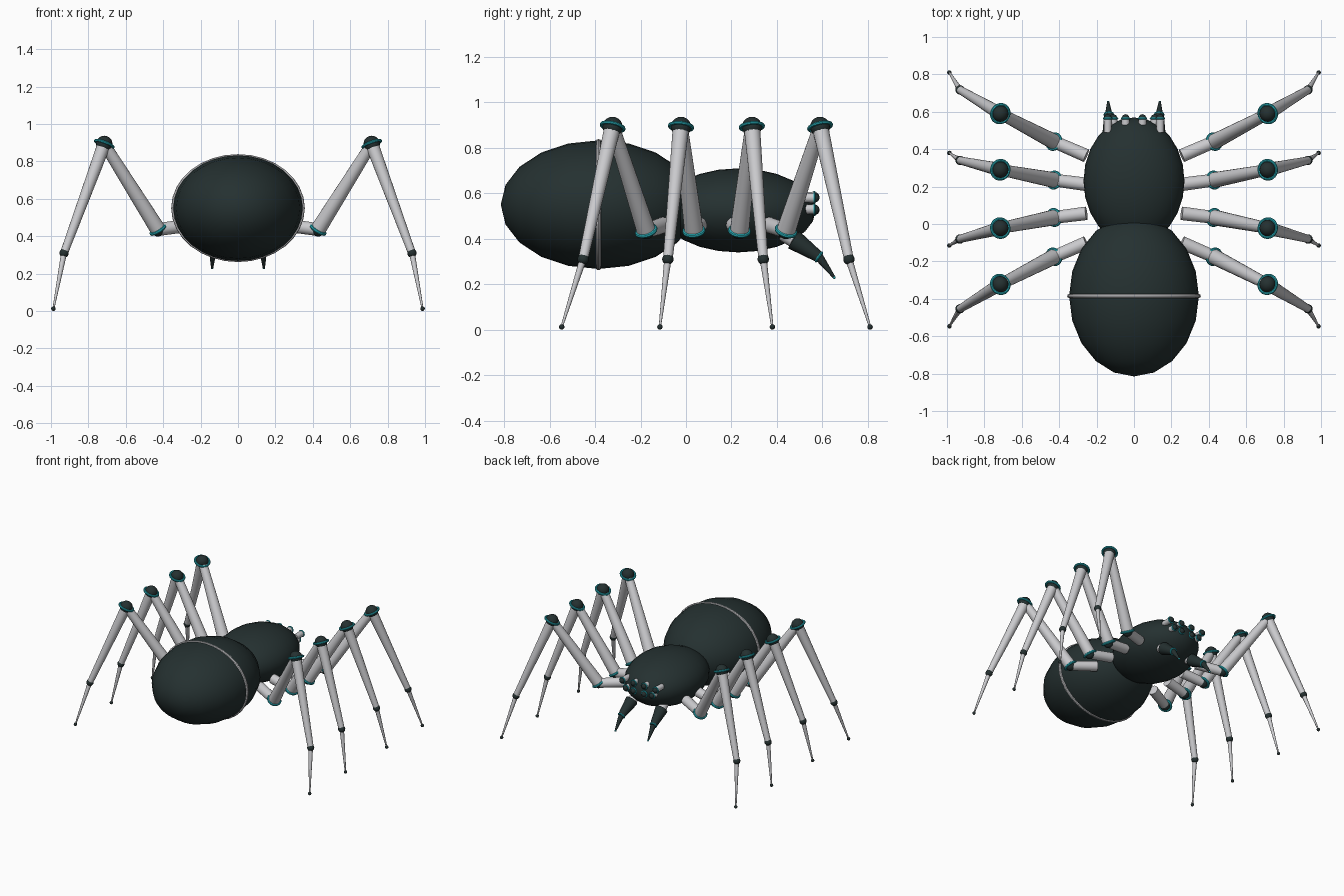
import bpy
import math
from mathutils import Vector, Matrix

cube = bpy.data.objects.get("Cube")
if cube:
    bpy.data.objects.remove(cube)


def material(name, color):
    m = bpy.data.materials.new(name)
    m.use_nodes = True
    m.diffuse_color = (*color, 1)
    bsdf = m.node_tree.nodes["Principled BSDF"]
    bsdf.inputs["Base Color"].default_value = (*color, 1)
    bsdf.inputs["Roughness"].default_value = 0.5
    return m


DARK = material("dark shell", (0.018, 0.03, 0.03))
GREY = material("light grey", (0.6, 0.6, 0.62))
TEAL = material("teal", (0.02, 0.42, 0.48))
parts = []


def finish(name, mat, loc, axis=(0, 0, 1), scale=(1, 1, 1)):
    """Scale in local axes, aim local z along axis, then place."""
    ob = bpy.context.object
    ob.name = name
    ob.data.materials.append(mat)
    turn = Vector(axis).to_track_quat('Z', 'Y').to_matrix().to_4x4()
    ob.matrix_world = Matrix.Translation(loc) @ turn @ Matrix.Diagonal((*scale, 1))
    parts.append(ob)
    return ob


def ball(name, mat, loc, r, segs=16, rings=10):
    bpy.ops.mesh.primitive_uv_sphere_add(segments=segs, ring_count=rings, radius=r)
    return finish(name, mat, loc)


def ring(name, mat, loc, axis, r, thick, scale=(1, 1, 1)):
    bpy.ops.mesh.primitive_torus_add(major_radius=r, minor_radius=thick,
                                     major_segments=32, minor_segments=8)
    return finish(name, mat, loc, axis, scale)


def limb(name, mat, a, b, r1, r2, sides=20):
    a, b = Vector(a), Vector(b)
    bpy.ops.mesh.primitive_cone_add(vertices=sides, radius1=r1, radius2=r2,
                                    depth=(b - a).length)
    return finish(name, mat, (a + b) / 2, b - a)


def egg(name, loc, size, rings):
    """Ellipsoid with its poles on the y axis."""
    bpy.ops.mesh.primitive_uv_sphere_add(segments=32, ring_count=rings, radius=1)
    ob = finish(name, DARK, loc)
    rx, ry, rz = size
    ob.matrix_world = (Matrix.Translation(loc) @ Matrix.Diagonal((rx, ry, rz, 1))
                       @ Matrix.Rotation(math.pi / 2, 4, 'X'))


# Body
egg("abdomen", (0, -0.385, 0.55), (0.347, 0.43, 0.283), 10)
egg("thorax", (0, 0.23, 0.525), (0.27, 0.34, 0.185), 12)
band = ring("abdomen_band", GREY, (0, -0.385, 0.55), (0, 1, 0), 1, 0.03)
band.matrix_world = (Matrix.Translation((0, -0.385, 0.55))
                     @ Matrix.Diagonal((0.347, 0.36, 0.28, 1))
                     @ Matrix.Rotation(math.pi / 2, 4, 'X'))

# Legs: y of hip, low joint, knee, ankle and toe, front pair first
LEGS = {
    "front": (0.365, 0.44, 0.59, 0.717, 0.81),
    "mid_front": (0.212, 0.235, 0.29, 0.34, 0.38),
    "mid_rear": (0.057, 0.035, -0.022, -0.08, -0.115),
    "rear": (-0.1, -0.175, -0.323, -0.453, -0.547),
}
REACH = ((0.255, 0.46), (0.428, 0.435), (0.715, 0.893), (0.93, 0.31), (0.987, 0.012))

for side, s in (("left", 1), ("right", -1)):
    for leg, ys in LEGS.items():
        tag = f"{side}_{leg}_"
        hip, low, knee, ankle, toe = [Vector((s * x, y, z))
                                      for (x, z), y in zip(REACH, ys)]
        limb(tag + "coxa", GREY, hip, low, 0.036, 0.034)
        limb(tag + "femur", GREY, low, knee, 0.042, 0.03)
        limb(tag + "tibia", GREY, knee, ankle, 0.036, 0.021)
        limb(tag + "foot", GREY, ankle, toe, 0.016, 0.005, 12)
        ball(tag + "low_joint", DARK, low, 0.037)
        ring(tag + "low_joint_ring", TEAL, low, knee - low, 0.042, 0.009)
        ball(tag + "knee", DARK, knee, 0.044)
        ring(tag + "knee_ring", TEAL, knee, knee - ankle, 0.05, 0.008)
        ball(tag + "ankle", DARK, ankle, 0.025)
        ball(tag + "toe_tip", DARK, toe, 0.012, 12, 8)

    # Eyes on short stalks facing forward
    for n, (x, z) in enumerate(((0.045, 0.585), (0.14, 0.58), (0.045, 0.525), (0.11, 0.53))):
        tag = f"{side}_eye_{n + 1}"
        limb(tag + "_stalk", GREY, (s * x, 0.49, z), (s * x, 0.56, z), 0.02, 0.022, 16)
        ring(tag + "_ring", TEAL, (s * x, 0.565, z), (0, 1, 0), 0.021, 0.005)
        ball(tag, DARK, (s * x, 0.567, z), 0.02)

    # Jaws and fangs
    root, mid, tip = [Vector((s * x, y, z)) for x, y, z in
                      ((0.125, 0.475, 0.395), (0.135, 0.585, 0.32), (0.138, 0.652, 0.23))]
    limb(side + "_jaw", DARK, root, mid, 0.045, 0.025)
    limb(side + "_jaw_root", GREY, (s * 0.11, 0.4, 0.44), root, 0.034, 0.034)
    ring(side + "_jaw_ring", TEAL, mid, mid - root, 0.022, 0.006)
    limb(side + "_fang", DARK, mid, tip, 0.02, 0.006, 12)
    ball(side + "_fang_tip", TEAL, tip, 0.007, 10, 6)

# Smooth shading with sharp rims
bpy.ops.object.select_all(action='DESELECT')
for ob in parts:
    ob.select_set(True)
bpy.ops.object.shade_smooth_by_angle(angle=math.radians(40))
